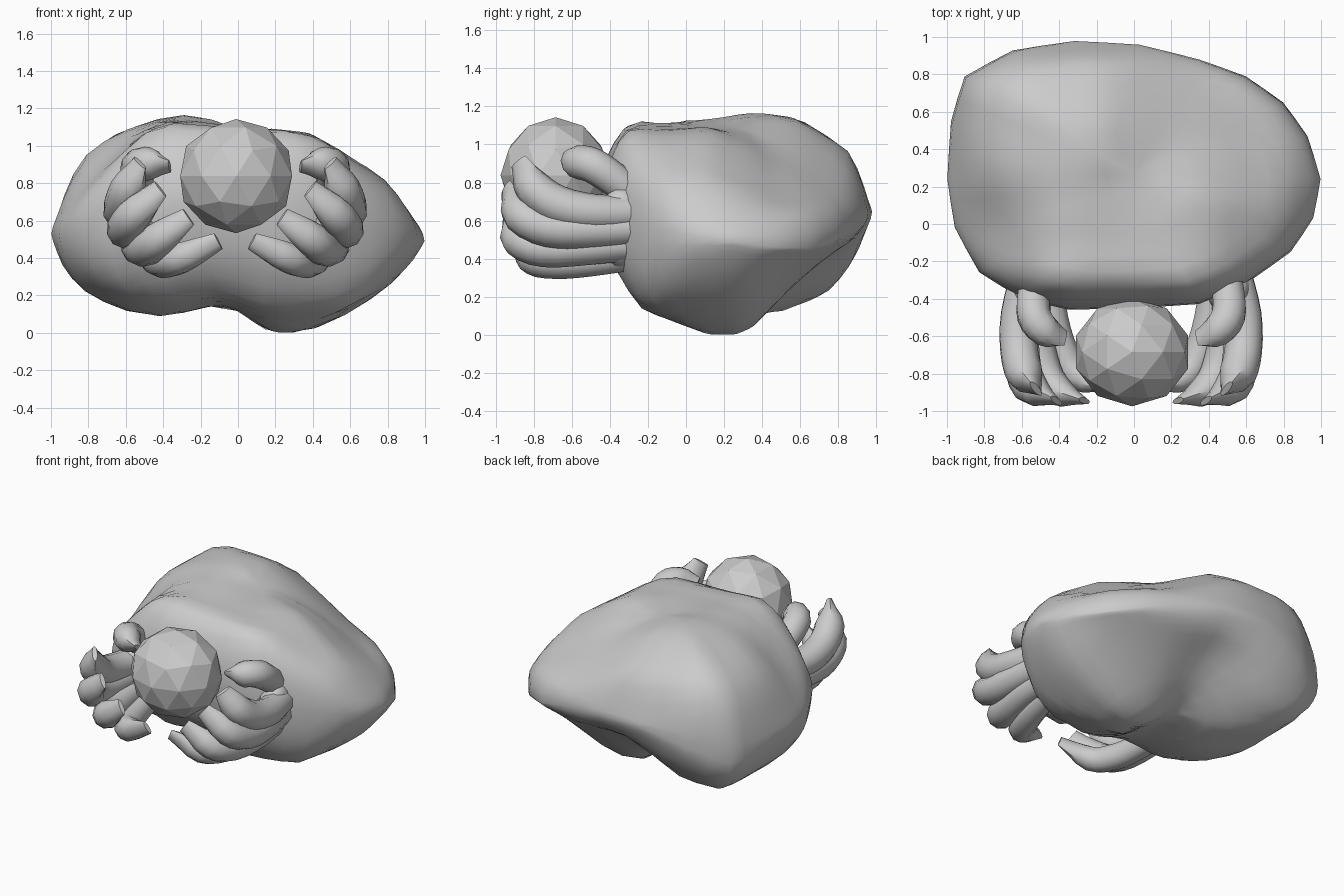
import bpy, bmesh, math
from mathutils import Vector, noise

if "Cube" in bpy.data.objects:
    bpy.data.objects.remove(bpy.data.objects["Cube"])


def finish(bm, name, smooth=True):
    bmesh.ops.remove_doubles(bm, verts=bm.verts, dist=0.0005)
    bmesh.ops.recalc_face_normals(bm, faces=bm.faces)
    for f in bm.faces:
        f.smooth = smooth
    me = bpy.data.meshes.new(name)
    bm.to_mesh(me)
    bm.free()
    ob = bpy.data.objects.new(name, me)
    bpy.context.collection.objects.link(ob)
    return ob


def clamp(v):
    return min(1, max(0, v))


def lerp_table(t, x):
    if x <= t[0][0]:
        return t[0][1]
    for (a, va), (b, vb) in zip(t, t[1:]):
        if x <= b:
            return va + (vb - va) * (x - a) / (b - a)
    return t[-1][1]


# boulder: plan outline (x, y, rim height) with front and side profiles
rim = [(-1, .24, .53), (-.98, .55, .5), (-.91, .79, .46), (-.65, .93, .56), (-.32, .98, .65),
       (.03, .96, .64), (.35, .88, .58), (.6, .79, .5), (.8, .65, .45), (.93, .47, .46),
       (1, .24, .49), (.96, .03, .52), (.84, -.15, .56), (.6, -.32, .62), (.35, -.43, .68),
       (0, -.45, .7), (-.35, -.46, .72), (-.6, -.4, .68), (-.83, -.26, .58), (-.96, -.02, .54)]
front_top = [(-1, .62), (-.96, .72), (-.92, .83), (-.84, .95), (-.65, 1.07), (-.34, 1.17),
             (-.1, 1.13), (.28, 1.1), (.42, 1.07), (.6, .95), (.81, .82), (1, .6)]
front_low = [(-1, .45), (-.95, .32), (-.85, .23), (-.63, .12), (-.4, .075), (-.25, .11), (-.12, .14),
             (0, .11), (.19, 0), (.32, -.005), (.5, .05), (.78, .22), (.95, .37), (1, .46)]
side_top = [(-.45, .9), (-.42, 1), (-.3, 1.13), (-.1, 1.11), (.1, 1.14), (.32, 1.17),
            (.6, 1.13), (.87, .97), (.93, .84), (.98, .68)]
side_low = [(-.45, .48), (-.4, .33), (-.23, .13), (-.03, .06), (.12, 0), (.25, 0),
            (.5, .11), (.75, .22), (.9, .38), (.98, .55)]
MID, CX, CY = .6, 0, .27
outline = []
for a, b in zip(rim, rim[1:] + rim[:1]):
    outline += [Vector(a), (Vector(a) + Vector(b)) / 2]


def rock_point(p, s, top):
    x, y = CX + (p.x - CX) * s, CY + (p.y - CY) * s
    q = x * (y - .1)
    box = clamp(.4 - 2.5 * q)   # squarer back-left and front-right corners
    if top:
        f = (lerp_table(front_top, x) - MID) / .565
        g = (lerp_table(side_top, y) - MID) / .565
        h = .565 * (f * g * (1 - box) + min(f, g) * box)
        # back-right shoulder and front-left flank slope away
        h *= max(.35, 1 - 1.8 * max(0, x + .15) * max(0, y - .1))
        h *= 1 - 1.3 * max(0, -x - .5) * clamp((.3 - y) / .3)
    else:
        f = (MID - lerp_table(front_low, x)) / MID
        g = (MID - lerp_table(side_low, y)) / MID
        h = -MID * (f * g * (1 - box) + min(f, g) * box)
        h *= 1 - .5 * clamp((y - .35) / .4) * clamp((x + .5) / .4)
    w = 1 - math.sqrt(max(0, 1 - s ** 14))
    bump = .03 * noise.noise(Vector((x * 3, y * 3, 2 if top else 7))) * (1 - s)
    return x, y, max(0, p.z * w + (MID + h) * (1 - w) + bump)


bm = bmesh.new()
levels = [0, .15, .3, .45, .6, .72, .82, .89, .94, .97, .99, 1]
rings = [[bm.verts.new(rock_point(p, s, True)) for p in outline] for s in levels]
rings += [[bm.verts.new(rock_point(p, s, False)) for p in outline] for s in levels[-2::-1]]
n = len(outline)
for r0, r1 in zip(rings, rings[1:]):
    for i in range(n):
        j = (i + 1) % n
        bm.faces.new((r0[i], r0[j], r1[j], r1[i]))
rock = finish(bm, "boulder")
sm = rock.modifiers.new("soften", 'SMOOTH')
sm.factor, sm.iterations = .3, 1

# faceted ball
bm = bmesh.new()
bmesh.ops.create_icosphere(bm, subdivisions=2, radius=.305)
bmesh.ops.scale(bm, verts=bm.verts, vec=(1.03, .95, 1))
bmesh.ops.translate(bm, verts=bm.verts, vec=(-.01, -.685, .838))
finish(bm, "faceted_ball", False)


# digits: tapered tubes along a smooth path, ending in a blunt wedge
def spline(pts, k=3):
    q = [pts[0] * 2 - pts[1]] + pts + [pts[-1] * 2 - pts[-2]]
    out = []
    for i in range(1, len(q) - 2):
        a, b, c, d = q[i - 1:i + 3]
        for t in (j / k for j in range(k)):
            out.append(.5 * (2 * b + (c - a) * t + (2 * a - 5 * b + 4 * c - d) * t * t
                             + (3 * b - a - 3 * c + d) * t ** 3))
    return out + [pts[-1]]


def digit(name, pts, radius, side):
    path = spline([Vector((-.015 + side * x, y, z)) for x, y, z in pts])
    bm = bmesh.new()
    loops = []
    m = len(path) - 1
    for i, p in enumerate(path):
        d = (path[min(i + 1, m)] - path[max(i - 1, 0)]).normalized()
        u = d.cross(Vector((side, -.3, -.6))).normalized()
        v = d.cross(u)
        t = i / m
        tip = max(0, t - .8) / .2
        r = radius * (.95 + .14 * math.sin(math.pi * t) - .35 * tip)
        flat = 1 - .7 * tip
        loops.append([bm.verts.new(p + r * (u * math.cos(a) + v * math.sin(a) * flat))
                      for a in (k * math.tau / 10 for k in range(10))])
    for a, b in zip(loops, loops[1:]):
        for k in range(10):
            bm.faces.new((a[k], a[(k + 1) % 10], b[(k + 1) % 10], b[k]))
    bm.faces.new(loops[0])
    bm.faces.new(loops[-1])
    ob = finish(bm, name)
    bpy.context.view_layer.objects.active = ob
    ob.select_set(True)
    bpy.ops.object.shade_smooth_by_angle(angle=math.radians(40))
    ob.select_set(False)


digits = {
    "thumb": (.085, [(.5, -.24, .71), (.52, -.37, .81), (.52, -.49, .89), (.46, -.57, .905), (.35, -.61, .89)]),
    "index_finger": (.095, [(.55, -.24, .64), (.6, -.48, .64), (.6, -.67, .68), (.57, -.8, .77), (.51, -.88, .91)]),
    "middle_finger": (.092, [(.55, -.24, .56), (.585, -.5, .55), (.585, -.72, .56), (.54, -.87, .63), (.4, -.945, .77)]),
    "ring_finger": (.088, [(.51, -.24, .48), (.52, -.5, .46), (.48, -.74, .45), (.41, -.88, .5), (.25, -.945, .62)]),
    "little_finger": (.08, [(.45, -.24, .42), (.42, -.5, .39), (.37, -.68, .38), (.29, -.81, .4), (.09, -.88, .49)]),
}
for side, label in ((1, "right"), (-1, "left")):
    for name, (radius, pts) in digits.items():
        digit(f"{label}_{name}", pts, radius, side)
    # palm joining the digits to the boulder
    bm = bmesh.new()
    bmesh.ops.create_uvsphere(bm, u_segments=16, v_segments=10, radius=1)
    for v in bm.verts:
        x, y, z = v.co
        v.co = (-.015 + side * (.52 + .11 * x + .05 * z), -.34 + .14 * y, .56 + .21 * z)
    finish(bm, f"{label}_palm")
